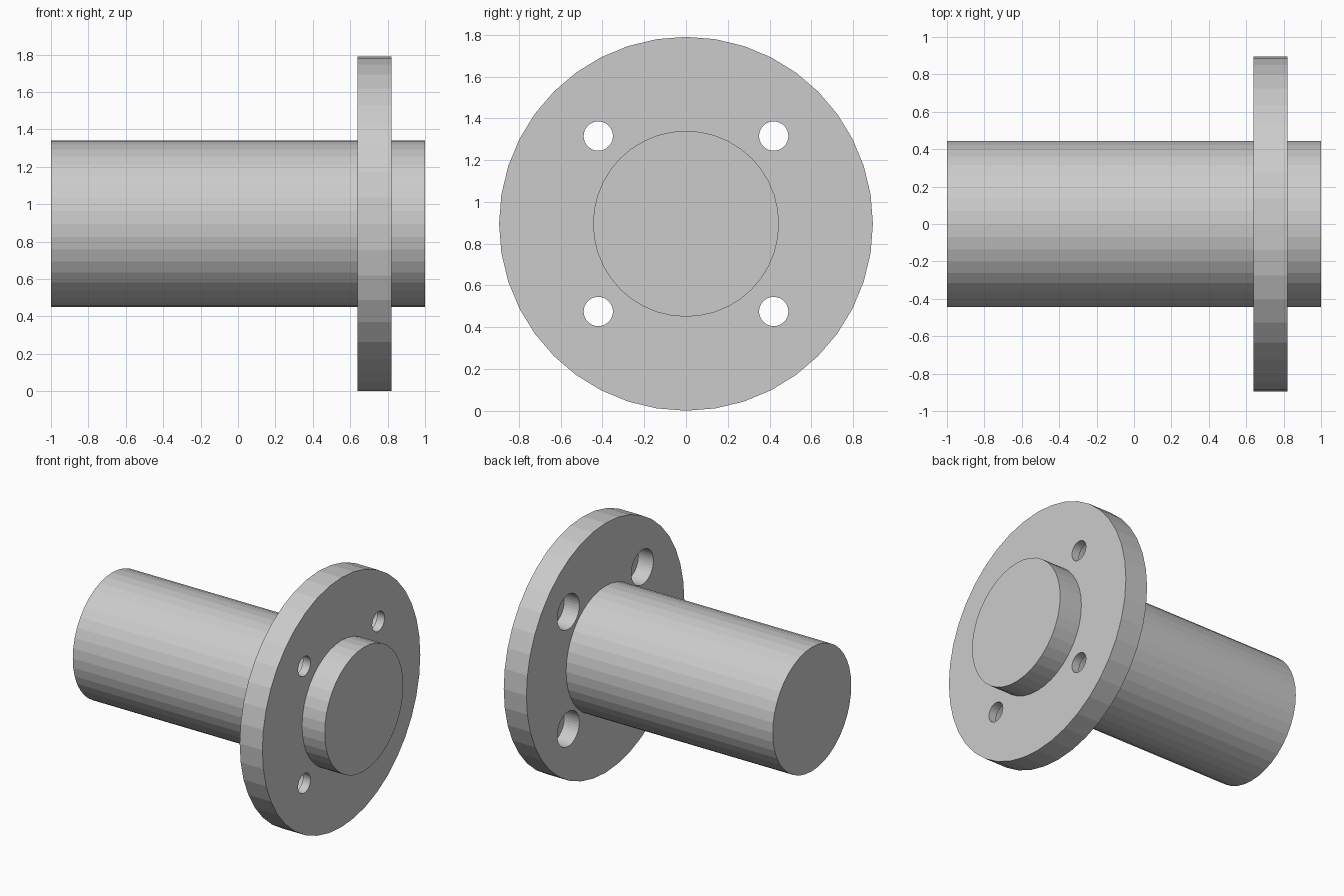
import bpy, math

if "Cube" in bpy.data.objects:
    bpy.data.objects.remove(bpy.data.objects["Cube"])

CZ = 0.895          # height of the common axis
SIDES = 40


def x_cylinder(name, radius, x0, x1, y=0.0, z=CZ, sides=SIDES):
    """Flat-faced cylinder lying along x from x0 to x1."""
    bpy.ops.mesh.primitive_cylinder_add(
        vertices=sides, radius=radius, depth=x1 - x0,
        location=((x0 + x1) / 2, y, z), rotation=(0, math.pi / 2, 0))
    obj = bpy.context.object
    obj.name = name
    return obj


def cut(target, cutter):
    mod = target.modifiers.new(cutter.name, 'BOOLEAN')
    mod.operation = 'DIFFERENCE'
    mod.solver = 'EXACT'
    mod.object = cutter
    cutter.hide_render = True
    cutter.hide_set(True)


# Solid shaft and the round flange around it
shaft = x_cylinder("shaft", 0.445, -1.0, 1.0)
flange = x_cylinder("flange", 0.895, 0.64, 0.82)

# Four bolt holes, counterbored from the shaft's long side
for i, (sy, sz) in enumerate([(1, 1), (-1, 1), (-1, -1), (1, -1)]):
    y, z = 0.42 * sy, CZ + 0.42 * sz
    cut(flange, x_cylinder(f"bolt_hole_cutter_{i}", 0.07, 0.5, 1.0, y, z))
    cut(flange, x_cylinder(f"counterbore_cutter_{i}", 0.125, 0.5, 0.76, y, z))
